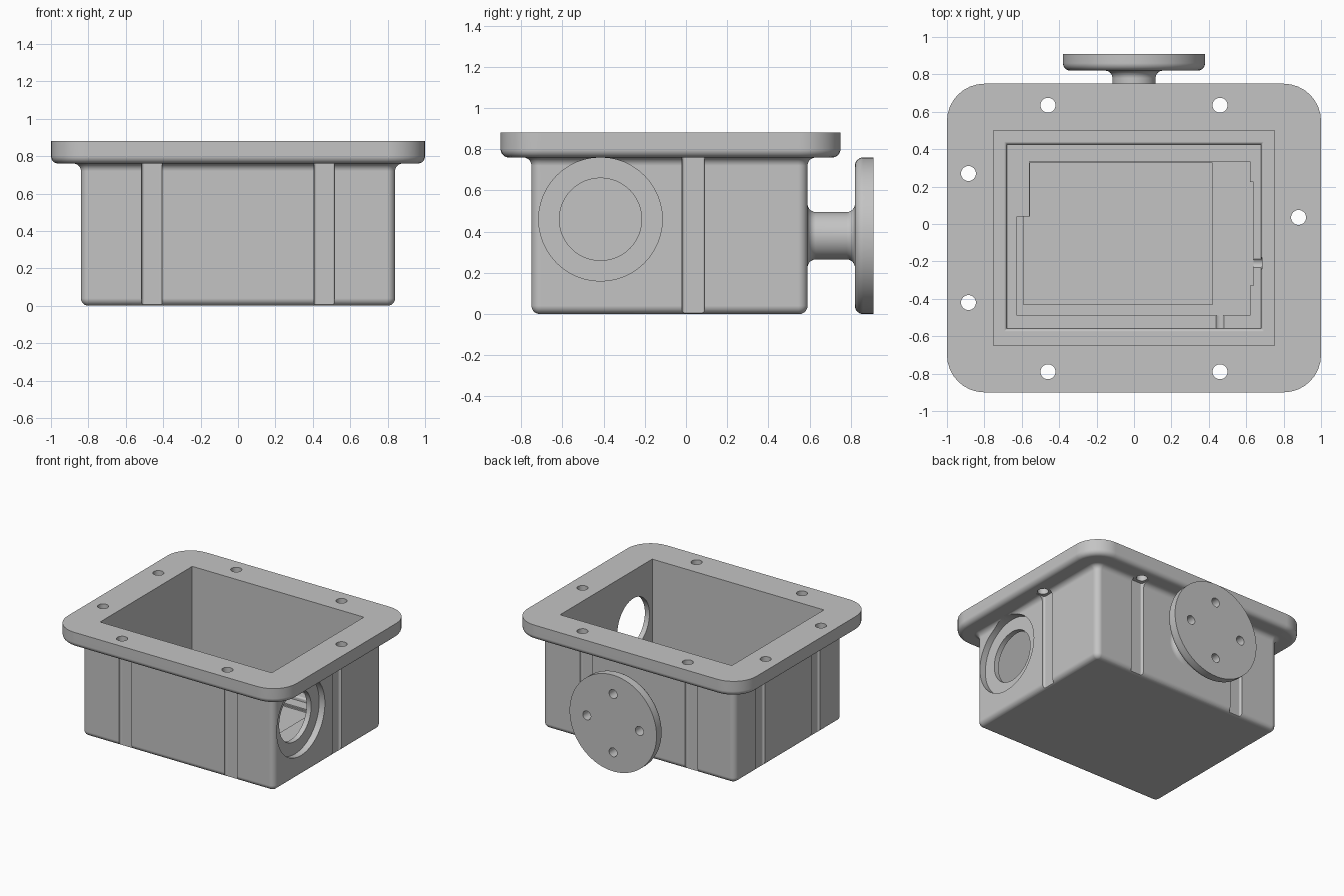
import bpy, bmesh
from math import sin, cos, pi
from mathutils import Matrix, Vector

if "Cube" in bpy.data.objects:
    bpy.data.objects.remove(bpy.data.objects["Cube"], do_unlink=True)

grey = bpy.data.materials.new("cast_grey")
grey.use_nodes = True
COLOR = (0.55, 0.55, 0.55, 1)
grey.diffuse_color = COLOR
grey.node_tree.nodes["Principled BSDF"].inputs["Base Color"].default_value = COLOR

STEPS = [i / 8 * pi / 2 for i in range(9)]


def loft(name, rings, matrix=Matrix()):
    """Skin a closed solid through rings of equal point count."""
    bm = bmesh.new()
    loops = [[bm.verts.new(matrix @ Vector(p)) for p in ring] for ring in rings]
    n = len(loops[0])
    for a, b in zip(loops, loops[1:]):
        for i in range(n):
            j = (i + 1) % n
            bm.faces.new((a[i], a[j], b[j], b[i]))
    bm.faces.new(loops[0][::-1])
    bm.faces.new(loops[-1])
    bmesh.ops.recalc_face_normals(bm, faces=bm.faces)
    mesh = bpy.data.meshes.new(name)
    bm.to_mesh(mesh)
    bm.free()
    mesh.materials.append(grey)
    ob = bpy.data.objects.new(name, mesh)
    bpy.context.collection.objects.link(ob)
    return ob


def round_rect(x0, x1, y0, y1, r, z):
    corners = [(x1 - r, y1 - r), (x0 + r, y1 - r), (x0 + r, y0 + r), (x1 - r, y0 + r)]
    return [(cx + r * cos(t + k * pi / 2), cy + r * sin(t + k * pi / 2), z)
            for k, (cx, cy) in enumerate(corners) for t in STEPS]


def prism(outline, z0, z1, matrix=Matrix()):
    return loft("cutter", [[(x, y, z) for x, y in outline] for z in (z0, z1)], matrix)


def lathe(name, profile, matrix, sides=64):
    return loft(name, [[(r * cos(2 * pi * i / sides), r * sin(2 * pi * i / sides), h)
                        for i in range(sides)] for r, h in profile], matrix)


def bore(x, y, z, r, length, axis="Z"):
    turn = {"Z": Matrix(), "X": Matrix.Rotation(pi / 2, 4, "Y"),
            "Y": Matrix.Rotation(-pi / 2, 4, "X")}[axis]
    return lathe("cutter", [(r, -length / 2), (r, length / 2)],
                 Matrix.Translation((x, y, z)) @ turn, 48)


def cut(ob, cutter):
    cutter.hide_render = True
    mod = ob.modifiers.new("cut", "BOOLEAN")
    mod.operation = "DIFFERENCE"
    mod.solver = "EXACT"
    mod.object = cutter
    bpy.context.view_layer.objects.active = ob
    bpy.ops.object.modifier_apply(modifier=mod.name)
    bpy.data.objects.remove(cutter, do_unlink=True)


def finish(ob):
    bpy.ops.object.select_all(action="DESELECT")
    ob.select_set(True)
    bpy.context.view_layer.objects.active = ob
    bpy.ops.object.shade_smooth_by_angle(angle=0.5)
    mod = ob.modifiers.new("weighted_normals", "WEIGHTED_NORMAL")
    mod.keep_sharp = True


# Housing: box with rounded base, flared into a flange with a rounded lower rim
F = 0.04


def body_ring(grow, z):
    return round_rect(-0.84 - grow, 0.84 + grow, -0.75 - grow, 0.59 + grow, 0.045 + grow, z)


def flange_ring(inset, z):
    return round_rect(-1 + inset, 1 - inset, -0.9 + inset, 0.75 - inset, 0.2 - inset, z)


rings = [body_ring(-F * (1 - sin(t)), F * (1 - cos(t))) for t in STEPS]
rings += [body_ring(F * (1 - cos(t)), 0.76 - F + F * sin(t)) for t in STEPS]
rings += [flange_ring(F * (1 - sin(t)), 0.76 + F * (1 - cos(t))) for t in STEPS]
rings += [flange_ring(0, 0.88)]
housing = loft("housing", rings)

# Cavity and stepped floor
cut(housing, prism([(-0.75, -0.65), (0.75, -0.65), (0.75, 0.5), (-0.75, 0.5)], 0.14, 1))
R = 0.015
pit = [(0, 0.11), (0, 0.125)] + [(R * (1 - cos(t)), 0.125 + R * sin(t)) for t in STEPS[1:]]
pit.append((R, 0.16))
cut(housing, loft("cutter", [round_rect(-0.68 - g, 0.68 + g, -0.56 - g, 0.425 + g, 0.004, z)
                             for g, z in pit]))
cut(housing, prism([(-0.56, 0.335), (-0.56, 0.04), (-0.625, 0.04), (-0.625, -0.49),
                    (0.62, -0.49), (0.62, -0.33), (0.64, -0.33), (0.64, 0.225),
                    (0.62, 0.225), (0.62, 0.335)], 0.1, 0.13))
cut(housing, prism([(-0.555, 0.325), (-0.555, 0.04), (-0.59, 0.04), (-0.59, -0.43),
                    (0.42, -0.43), (0.42, 0.325)], 0.09, 0.12))
cut(housing, bore(0.655, -0.21, 0.13, 0.03, 0.06, "X"))
cut(housing, bore(0.46, -0.52, 0.13, 0.03, 0.08, "Y"))

# Round side port with counterbore
cut(housing, bore(0.84, -0.415, 0.46, 0.3, 0.1, "X"))
cut(housing, bore(0.8, -0.415, 0.46, 0.2, 0.3, "X"))

# Bolt holes with a shallow clearance groove below each:
# hole x, hole y, wall point x, wall point y, outward turn
bolts = [(s * 0.46, -0.79, s * 0.46, -0.75, 0) for s in (-1, 1)]
bolts += [(s * 0.46, 0.635, s * 0.46, 0.59, pi) for s in (-1, 1)]
bolts += [(-0.885, y, -0.84, y, -pi / 2) for y in (0.27, -0.42)]
bolts += [(0.88, 0.035, 0.84, 0.035, pi / 2)]
D = 0.02
half = [(0.04 + R * sin(t), D - R * (1 - cos(t))) for t in STEPS]
half.append((0.055, -0.06))
groove = half + [(-x, y) for x, y in reversed(half)]
for hx, hy, wx, wy, turn in bolts:
    place = Matrix.Translation((wx, wy, 0)) @ Matrix.Rotation(turn, 4, "Z")
    cut(housing, prism(groove, -0.1, 0.762, place))
    cut(housing, bore(hx, hy, 0.82, 0.04, 0.3))
finish(housing)

# Rear pipe: stem flared at both ends, carrying a drilled round flange
S = 0.115
profile = [(S + F, -0.02)]
profile += [(S + F * (1 - sin(t)), F * (1 - cos(t))) for t in STEPS]
profile += [(S + F * (1 - cos(t)), 0.19 + F * sin(t)) for t in STEPS]
profile += [(0.34 + F * sin(t), 0.23 + F * (1 - cos(t))) for t in STEPS]
profile.append((0.38, 0.32))
pipe = lathe("rear_pipe_flange", profile,
             Matrix.Translation((0, 0.59, 0.38)) @ Matrix.Rotation(-pi / 2, 4, "X"), 96)
for k in range(4):
    a = k * pi / 2
    cut(pipe, bore(0.23 * cos(a), 0.87, 0.38 + 0.23 * sin(a), 0.035, 0.2, "Y"))
finish(pipe)
